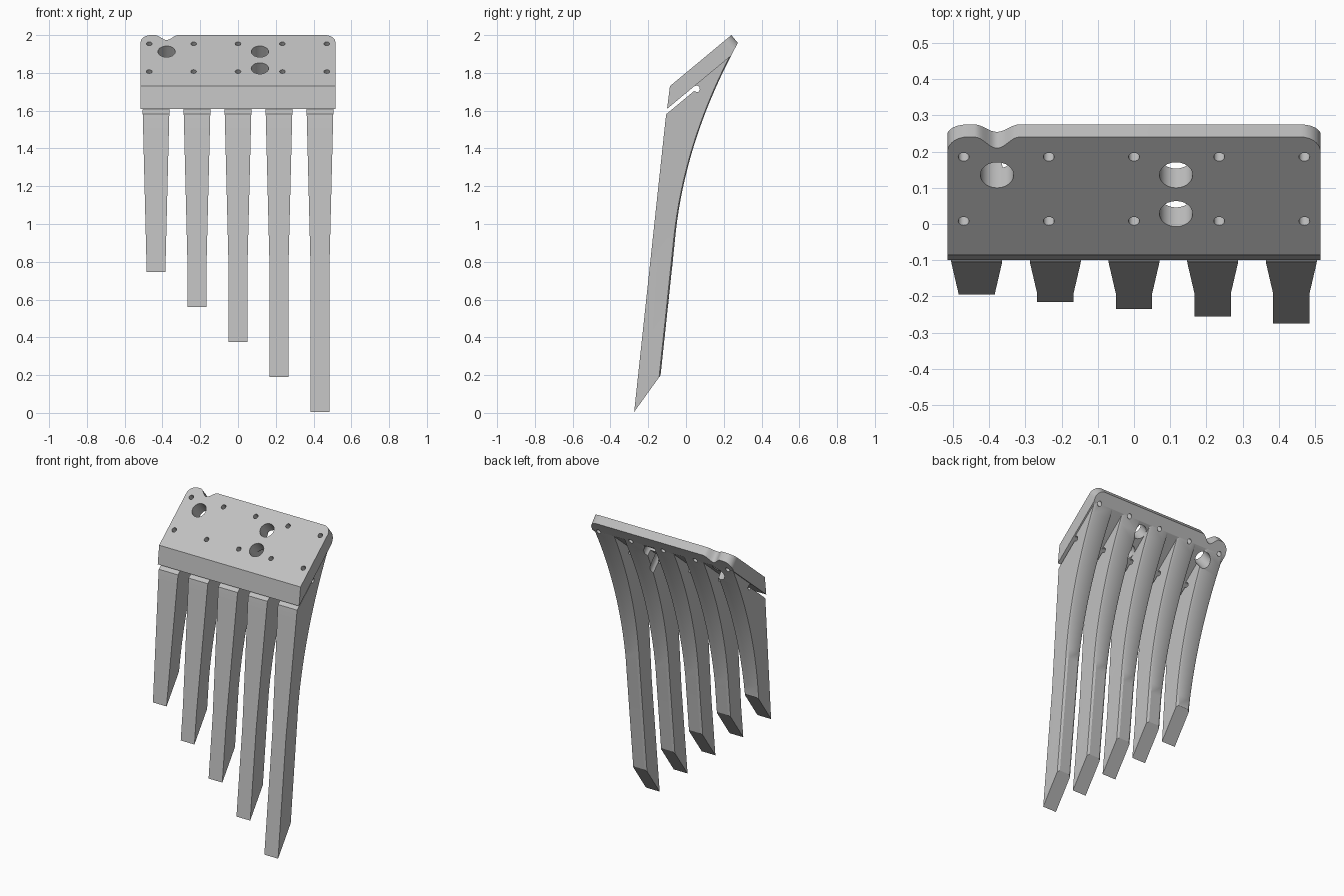
import bpy, bmesh, math
from mathutils import Vector

old = bpy.data.objects.get("Cube")
if old:
    bpy.data.objects.remove(old, do_unlink=True)

grey = bpy.data.materials.new("plain grey")
grey.use_nodes = True
COLOR = (0.53, 0.53, 0.53, 1)
grey.diffuse_color = COLOR
grey.node_tree.nodes["Principled BSDF"].inputs["Base Color"].default_value = COLOR

# Sloping frame of the mounting plate
ORIGIN = Vector((0, -0.085, 1.73))
SLOPE = Vector((0, 0.325, 0.27))
LENGTH = SLOPE.length
SLOPE.normalize()
NORMAL = Vector((0, -SLOPE.z, SLOPE.y))
LIP = Vector((0, -0.10, 1.61))
HALF = 0.515


def on_plate(x, u, n=0):
    return ORIGIN + Vector((x, 0, 0)) + SLOPE * u + NORMAL * n


def back_curve(z):
    """Point on the rear surface: straight below, curving back above."""
    s = z - 0.95
    return Vector((0, -0.055 + 0.107 * s + 0.218 * max(s, 0) ** 2, z))


def front_line(z):
    return Vector((0, -0.275 + 0.1073 * z, z))


def make_object(name, bm):
    bmesh.ops.recalc_face_normals(bm, faces=bm.faces)
    me = bpy.data.meshes.new(name)
    bm.to_mesh(me)
    bm.free()
    me.materials.append(grey)
    ob = bpy.data.objects.new(name, me)
    bpy.context.collection.objects.link(ob)
    return ob


def add_prism(bm, points, vec):
    low = [bm.verts.new(p) for p in points]
    high = [bm.verts.new(p + vec) for p in points]
    bm.faces.new(low[::-1])
    bm.faces.new(high)
    for i in range(len(low)):
        j = (i + 1) % len(low)
        bm.faces.new((low[i], low[j], high[j], high[i]))


def prism(name, points, vec):
    bm = bmesh.new()
    add_prism(bm, points, vec)
    return make_object(name, bm)


def apply_cuts(ob, cuts):
    for cutter, operation in cuts:
        mod = ob.modifiers.new("cut", 'BOOLEAN')
        mod.operation = operation
        mod.solver = 'EXACT'
        mod.object = cutter
    bpy.context.view_layer.update()
    graph = bpy.context.evaluated_depsgraph_get()
    me = bpy.data.meshes.new_from_object(ob.evaluated_get(graph))
    ob.modifiers.clear()
    ob.data = me
    me.shade_smooth()
    me.set_sharp_from_angle(angle=math.radians(25))


def holes(name, spots):
    """Round drills square to the plate: x, y on the surface, radius, depth."""
    bm = bmesh.new()
    for x, y, r, depth in spots:
        u = (y - ORIGIN.y) / SLOPE.y
        ring = []
        for k in range(24):
            a = math.tau * k / 24
            ring.append(on_plate(x + r * math.cos(a), u + r * math.sin(a), 0.05))
        add_prism(bm, ring, NORMAL * -(depth + 0.05))
    return make_object(name, bm)


# Drills
through = [(-0.378, 0.135, 0.046, 0.7), (0.116, 0.135, 0.046, 0.7),
           (0.116, 0.028, 0.046, 0.7)]
blind = []
for x in (-0.47, -0.235, 0, 0.235, 0.47):
    through.append((x, 0.185, 0.015, 0.5))
    blind.append((x, 0.008, 0.015, 0.09))
deep_drill = holes("deep_drill", through)
short_drill = holes("short_drill", blind)

# Plate outline with rounded top corners and a soft notch in the top edge
R, NOTCH_X, NOTCH_W = 0.055, -0.378, 0.062
outline = [on_plate(-HALF, -0.3, 0.2), on_plate(HALF, -0.3, 0.2)]
for side, angles in ((1, range(0, 91, 10)), (-1, range(90, -1, -10))):
    if side < 0:
        for k in range(17):
            t = 1 - k / 8
            dip = 0.04 * math.cos(t * math.pi / 2) ** 2
            outline.append(on_plate(NOTCH_X + t * NOTCH_W, LENGTH - dip, 0.2))
    for a in angles:
        a = math.radians(a)
        outline.append(on_plate(side * (HALF - R + R * math.cos(a)),
                                LENGTH - R + R * math.sin(a), 0.2))
outline_cutter = prism("outline_cutter", outline, NORMAL * -0.7)

# Mounting plate: side profile trimmed by the outline
TOP_Z = 1.89
profile = [ORIGIN, on_plate(0, LENGTH + 0.05)]
profile += [back_curve(2.02 - (2.02 - TOP_Z) * k / 6) for k in range(7)]
profile.append(LIP)
shift = Vector((-0.6, 0, 0))
plate = prism("mounting_plate", [p + shift for p in profile], Vector((1.2, 0, 0)))
apply_cuts(plate, [(outline_cutter, 'INTERSECT'), (deep_drill, 'DIFFERENCE'),
                   (short_drill, 'DIFFERENCE')])

# Slit under the plate, ending in a round relief
centre = Vector((0, 0.055, 1.715))
W = 0.019
start = LIP - SLOPE * 0.08
slit = [start + NORMAL * 0.03, start - NORMAL * W]
reach = (centre - start).dot(SLOPE)
slit.append(start + SLOPE * (reach - 0.017) - NORMAL * W)
for k in range(13):
    a = math.radians(-110 + 200 * k / 12)
    slit.append(centre + 0.018 * (SLOPE * math.cos(a) + NORMAL * math.sin(a)))
slit.append(centre + NORMAL * 0.045)
slit_cutter = prism("slit_cutter", [p + shift for p in slit], Vector((1.2, 0, 0)))

# Fingers: tapered lofts with chamfered rear edges
STEPS, CHAMFER = 16, 0.014


def finger(index):
    x = (index - 2) * 0.217
    tip = front_line(0.745 - 0.185 * index)
    stations = [(tip, tip + Vector((0, 0.14, 0.195)), 0.05)]
    for k in range(STEPS + 1):
        t = k / STEPS
        front = front_line(0.77 + t * (LIP.z - 0.77))
        if k == STEPS:
            front = LIP
        stations.append((front, back_curve(0.95 + t * (TOP_Z - 0.95)), 0.05 + 0.021 * t))
    bm = bmesh.new()
    rings = []
    for front, back, w in stations:
        shoulder = back - (back - front).normalized() * CHAMFER
        ring = [(front, -w), (front, w), (shoulder, w), (back, w - CHAMFER),
                (back, CHAMFER - w), (shoulder, -w)]
        rings.append([bm.verts.new(p + Vector((x + dx, 0, 0))) for p, dx in ring])
    for a, b in zip(rings, rings[1:]):
        for i in range(6):
            j = (i + 1) % 6
            bm.faces.new((a[i], a[j], b[j], b[i]))
    bm.faces.new(rings[0][::-1])
    bm.faces.new(rings[-1])
    ob = make_object(f"finger_{index + 1}", bm)
    apply_cuts(ob, [(slit_cutter, 'DIFFERENCE'), (deep_drill, 'DIFFERENCE')])


for i in range(5):
    finger(i)

for cutter in (deep_drill, short_drill, outline_cutter, slit_cutter):
    bpy.data.objects.remove(cutter, do_unlink=True)
